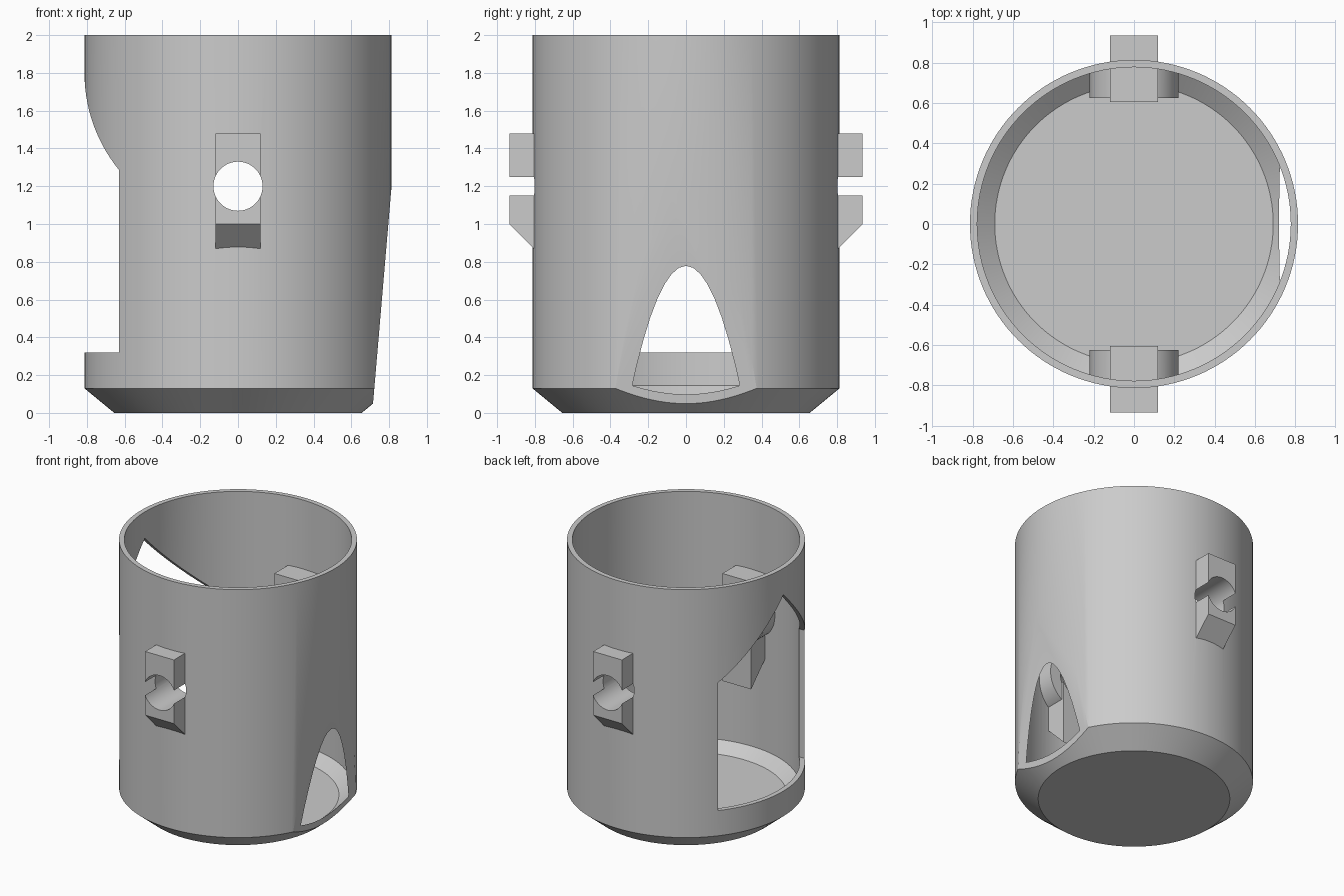
import bpy, bmesh, math
from mathutils import Matrix, Vector

old = bpy.data.objects.get("Cube")
if old:
    bpy.data.objects.remove(old, do_unlink=True)

SEGMENTS = 128
OUTER, INNER = 0.813, 0.777      # wall radii
HOLE_Z = 1.2                     # height of the cross hole

grey = bpy.data.materials.new("light_grey")
grey.use_nodes = True
colour = (0.6, 0.6, 0.6, 1)
grey.diffuse_color = colour
grey.node_tree.nodes["Principled BSDF"].inputs["Base Color"].default_value = colour


def finish(bm, name):
    bmesh.ops.recalc_face_normals(bm, faces=bm.faces)
    mesh = bpy.data.meshes.new(name)
    bm.to_mesh(mesh)
    bm.free()
    mesh.materials.append(grey)
    obj = bpy.data.objects.new(name, mesh)
    bpy.context.collection.objects.link(obj)
    return obj


def lathe(name, profile):
    """Closed solid from rings of (radius, z), capped at both ends."""
    bm = bmesh.new()
    rings = []
    for r, z in profile:
        rings.append([bm.verts.new((r * math.cos(a), r * math.sin(a), z))
                      for a in (math.tau * i / SEGMENTS for i in range(SEGMENTS))])
    for low, high in zip(rings, rings[1:]):
        for i in range(SEGMENTS):
            j = (i + 1) % SEGMENTS
            bm.faces.new((low[i], low[j], high[j], high[i]))
    bm.faces.new(rings[0])
    bm.faces.new(rings[-1])
    return finish(bm, name)


def prism(name, points, sweep):
    """Solid from a flat 3D outline pushed along a vector."""
    bm = bmesh.new()
    face = bm.faces.new([bm.verts.new(p) for p in points])
    new = bmesh.ops.extrude_face_region(bm, geom=[face])["geom"]
    bmesh.ops.translate(bm, vec=Vector(sweep),
                        verts=[v for v in new if isinstance(v, bmesh.types.BMVert)])
    return finish(bm, name)


def rod(name, radius, y0, y1, sides=64):
    """Cylinder along y at the height of the cross hole."""
    bm = bmesh.new()
    place = Matrix.Translation((0, (y0 + y1) / 2, HOLE_Z)) @ Matrix.Rotation(math.pi / 2, 4, "X")
    bmesh.ops.create_cone(bm, cap_ends=True, segments=sides, radius1=radius,
                          radius2=radius, depth=abs(y1 - y0), matrix=place)
    return finish(bm, name)


def combine(target, tool, operation):
    mod = target.modifiers.new(operation.lower(), "BOOLEAN")
    mod.operation, mod.solver, mod.object = operation, "EXACT", tool
    bpy.context.view_layer.objects.active = target
    bpy.ops.object.modifier_apply(modifier=mod.name)
    bpy.data.objects.remove(tool, do_unlink=True)


# Thin-walled cup with a chamfered base
cup = lathe("cup_body", [(0.655, 0), (OUTER, 0.13), (OUTER, 2)])
combine(cup, lathe("cavity", [(0.69, 0.075), (INNER, 0.145), (INNER, 2.2)]), "DIFFERENCE")

# Mounts through the wall: round inner boss and a bar with a sloped underside
for side in (-1, 1):
    combine(cup, rod("boss", 0.22, side * 0.625, side * 0.772), "UNION")
    outline = [(0.605, 0.67), (0.935, 1.0), (0.935, 1.48), (0.605, 1.48)]
    bar = prism("mount_bar", [(-0.12, side * y, z) for y, z in outline], (0.24, 0, 0))
    combine(cup, bar, "UNION")

# Cross hole through both mounts
combine(cup, rod("cross_hole", 0.13, -1.2, 1.2), "DIFFERENCE")

# Gabled window in one side
gable = [(-0.515, 0.32), (0.515, 0.32), (0.515, 1.285), (0, 1.8), (-0.515, 1.285)]
combine(cup, prism("window", [(-1.1, y, z) for y, z in gable], (0.8, 0, 0)), "DIFFERENCE")

# Sloped slice on the other side, which opens the arch in the wall
slope = [(0.702, -0.1), (0.83, 1.4), (1.2, 1.4), (1.2, -0.1)]
combine(cup, prism("slice", [(x, -1, z) for x, z in slope], (0, 2, 0)), "DIFFERENCE")

# Smooth round walls, crisp edges
bpy.ops.object.select_all(action="DESELECT")
cup.select_set(True)
bpy.context.view_layer.objects.active = cup
bpy.ops.object.shade_smooth_by_angle(angle=math.radians(25))
